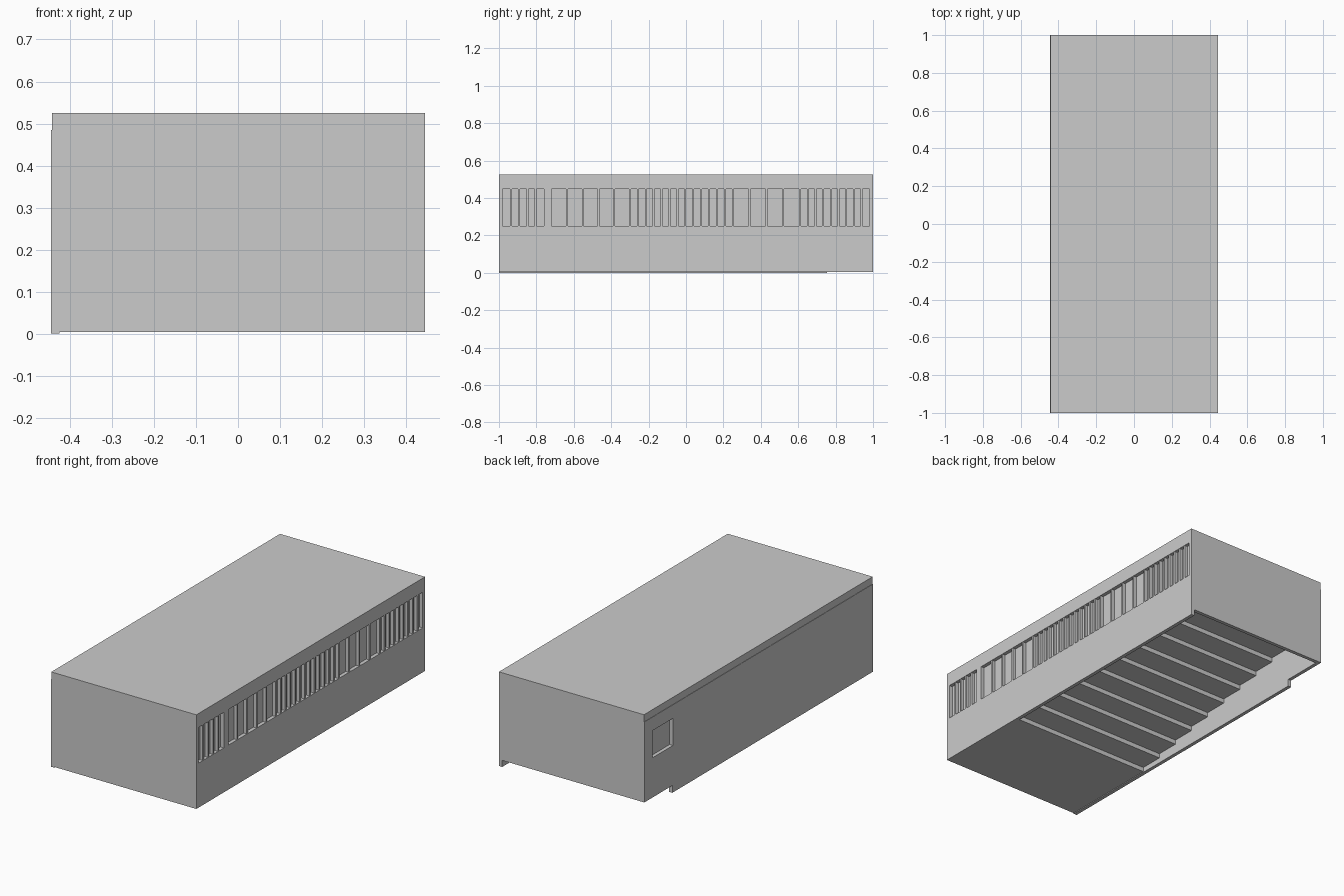
import bpy, bmesh

if "Cube" in bpy.data.objects:
    bpy.data.objects.remove(bpy.data.objects["Cube"])

W, L, H = 0.445, 1.0, 0.525     # half width, half length, height
T = 0.02                        # wall thickness
BASE, ROOF_Z = 0.004, 0.485


def mesh_object(name, bm):
    bmesh.ops.recalc_face_normals(bm, faces=bm.faces)
    me = bpy.data.meshes.new(name)
    bm.to_mesh(me)
    bm.free()
    ob = bpy.data.objects.new(name, me)
    bpy.context.collection.objects.link(ob)
    return ob


def add_box(bm, x, y, z):
    verts = bmesh.ops.create_cube(bm, size=1)["verts"]
    for v in verts:
        for i, (a, b) in enumerate((x, y, z)):
            v.co[i] = (a + b) / 2 + v.co[i] * (b - a)


def boxes(name, *specs):
    bm = bmesh.new()
    for s in specs:
        add_box(bm, *s)
    return mesh_object(name, bm)


def extrude_x(name, profile, x0, x1):
    """Closed (y, z) outline swept along x."""
    bm = bmesh.new()
    face = bm.faces.new([bm.verts.new((x0, y, z)) for y, z in profile])
    new = bmesh.ops.extrude_face_region(bm, geom=[face])["geom"]
    bmesh.ops.translate(bm, vec=(x1 - x0, 0, 0),
                        verts=[g for g in new if isinstance(g, bmesh.types.BMVert)])
    return mesh_object(name, bm)


# roof slab
boxes("roof_slab", ((-W + 0.002, W - T), (-L, L), (ROOF_Z, H)))

# front wall and raised back wall
boxes("front_wall", ((-W + T, W - T), (-L, -L + T), (BASE, ROOF_Z)))
boxes("back_wall", ((-W + T, W - T), (L - T, L), (0.04, ROOF_Z)))

# left wall with a notch under the rear corner and a recessed door
left = extrude_x("left_wall",
                 [(-L, 0), (0.755, 0), (0.755, 0.04), (L, 0.04), (L, ROOF_Z), (-L, ROOF_Z)],
                 -W, -W + T)
cutter = boxes("door_cutter", ((-W - 0.05, -W + 0.05), (0.75, 0.93), (0.26, 0.41)))
cutter.hide_render = True
cutter.hide_viewport = True
cut = left.modifiers.new("door_opening", "BOOLEAN")
cut.object = cutter
cut.operation = "DIFFERENCE"
cut.solver = "EXACT"
boxes("door_panel", ((-W + T, -W + T + 0.006), (0.74, 0.94), (0.25, 0.42)))

# right wall around the long window strip
WIN_Z = (0.25, 0.447)
END = 0.98
X = (W - T, W)
boxes("right_wall",
      (X, (-L, L), (BASE, WIN_Z[0])),
      (X, (-L, L), (WIN_Z[1], H)),
      (X, (-L, -END), WIN_Z),
      (X, (END, L), WIN_Z))
boxes("window_pillar", (X, (-0.76, -0.72), WIN_Z))
boxes("window_glass", ((W - T - 0.006, W - T), (-END, END), (WIN_Z[0] - 0.01, WIN_Z[1] + 0.01)))

# mullions: alternating close and wide spacing (start, end, panes)
bm = bmesh.new()
for start, end, panes in ((-END, -0.76, 5), (-0.72, -0.3, 5), (-0.3, 0.25, 13),
                          (0.25, 0.61, 4), (0.61, END, 9)):
    for i in range(1, panes + 1):
        y = start + (end - start) * i / panes
        if y < END - 0.01 and abs(y + 0.76) > 0.01:
            add_box(bm, (W - T, W - 0.002), (y - 0.005, y + 0.005), WIN_Z)
mesh_object("window_mullions", bm)

# stepped auditorium floor rising to the rear landing, open underneath
STEPS, FIRST, LAST, RISE, SLAB = 10, -0.43, 0.755, 0.025, 0.025
under, upper = [(-L + T, BASE)], [(-L + T, BASE + SLAB)]
for i in range(STEPS):
    y = FIRST + (LAST - FIRST) * i / (STEPS - 1)
    z = BASE + RISE * i
    under += [(y, z), (y, z + RISE)]
    upper += [(y - 0.02, z + SLAB), (y - 0.02, z + SLAB + RISE)]
top = BASE + RISE * STEPS
under.append((L - T, top))
upper.append((L - T, top + SLAB))
extrude_x("stepped_floor", under + upper[::-1], -W + T, W - T)

# low stage at the front of the hall
boxes("stage", ((-W + T, W - T), (-L + T, -0.72), (BASE + SLAB, 0.106)))
